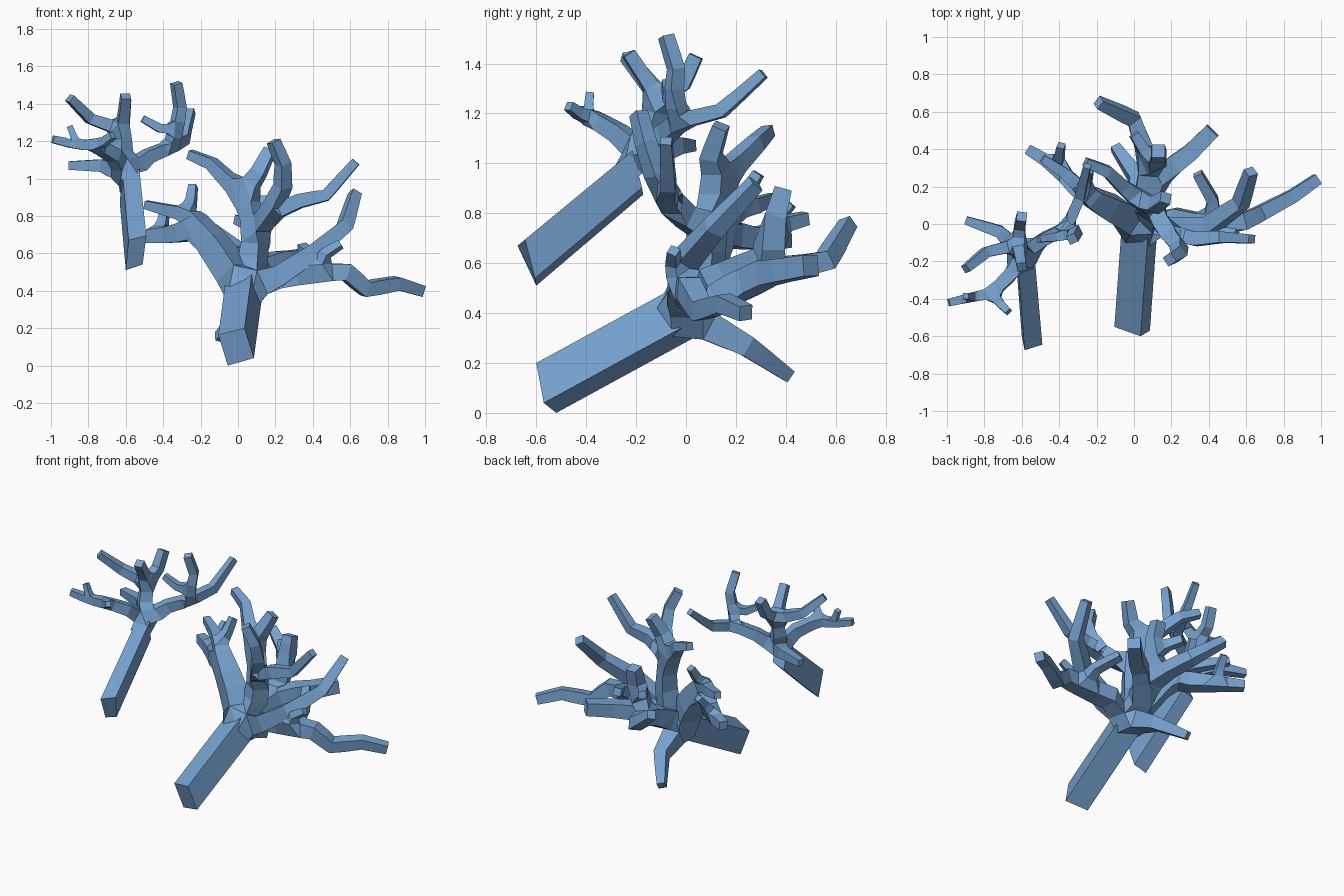
import bpy
from mathutils import Vector

bark = bpy.data.materials.new("blue bark")
bark.diffuse_color = (0.18, 0.36, 0.62, 1)


def add_mesh(name, verts, edges, faces):
    me = bpy.data.meshes.new(name)
    me.from_pydata(verts, edges, faces)
    me.materials.append(bark)
    ob = bpy.data.objects.new(name, me)
    bpy.context.collection.objects.link(ob)
    return ob


def trunk(name, end, offset, taper):
    """Four-sided trunk: the end face swept along `offset`, tapering."""
    lo = [Vector(p) for p in end]
    c = sum(lo, Vector()) / 4
    hi = [c + (p - c) * taper + Vector(offset) for p in lo]
    sides = [(i, (i + 1) % 4, (i + 1) % 4 + 4, i + 4) for i in range(4)]
    add_mesh(name, lo + hi, [], [(3, 2, 1, 0), (4, 5, 6, 7)] + sides)


class Tree:
    """Skeleton of limbs, thickened to four-sided branches by a skin modifier."""

    def __init__(self, name, base, base_r):
        self.name, self.v, self.r, self.e = name, [base], [base_r], []

    def limb(self, start, pts, r0, r1):
        """Adds a tapering limb from node `start`; returns its node indices."""
        ids, prev = [], start
        for i, p in enumerate(pts):
            self.v.append(p)
            self.r.append(r0 + (r1 - r0) * i / max(1, len(pts) - 1))
            self.e.append((prev, len(self.v) - 1))
            prev = len(self.v) - 1
            ids.append(prev)
        return ids

    def build(self):
        ob = add_mesh(self.name, self.v, self.e, [])
        m = ob.modifiers.new("skin", 'SKIN')
        m.branch_smoothing = 0
        m.use_smooth_shade = False
        for i, sv in enumerate(ob.data.skin_vertices[0].data):
            sv.radius = (self.r[i], self.r[i])
            sv.use_root = i == 0


# leaning trunks
trunk("large_trunk", [(-0.055, -0.52, 0.0), (0.085, -0.57, 0.04),
                      (0.035, -0.60, 0.20), (-0.105, -0.55, 0.165)], (0.04, 0.55, 0.30), 1.0)
trunk("small_trunk", [(-0.60, -0.60, 0.51), (-0.51, -0.605, 0.54),
                      (-0.49, -0.645, 0.695), (-0.585, -0.675, 0.67)], (-0.035, 0.43, 0.36), 0.95)

# large tree: crown root inside the trunk
t = Tree("large_crown", (0.015, -0.14, 0.33), 0.06)
top = t.limb(0, [(0.03, -0.01, 0.40)], 0.07, 0.07)[0]
# low drooping limb at the back
t.limb(top, [(0.02, 0.24, 0.27), (-0.10, 0.41, 0.15)], 0.042, 0.026)
# right limbs
a = t.limb(top, [(0.22, 0.03, 0.47), (0.42, -0.01, 0.50), (0.58, 0.01, 0.50),
                 (0.68, 0.06, 0.41), (0.85, 0.15, 0.44), (0.98, 0.24, 0.40)], 0.055, 0.03)
t.limb(a[1], [(0.42, 0.13, 0.57), (0.34, 0.27, 0.63)], 0.03, 0.025)
t.limb(a[1], [(0.47, -0.05, 0.60), (0.55, -0.05, 0.65)], 0.025, 0.02)
t.limb(top, [(0.22, -0.02, 0.48), (0.40, -0.01, 0.60), (0.57, 0.11, 0.74),
             (0.625, 0.28, 0.92)], 0.055, 0.028)
# back limbs
b = t.limb(top, [(0.07, 0.18, 0.50), (0.08, 0.32, 0.56), (0.0, 0.56, 0.61),
                 (-0.19, 0.65, 0.76)], 0.06, 0.028)
t.limb(b[0], [(0.22, 0.32, 0.56), (0.30, 0.38, 0.57), (0.42, 0.50, 0.59)], 0.05, 0.042)
c = t.limb(b[1], [(0.13, 0.34, 0.72), (0.13, 0.39, 0.90)], 0.048, 0.035)
t.limb(c[0], [(0.05, 0.40, 0.76), (0.0, 0.48, 0.78)], 0.03, 0.025)
# central leader and its crown
s = t.limb(top, [(0.08, 0.08, 0.56), (0.10, 0.09, 0.73)], 0.06, 0.05)[1]
f = t.limb(s, [(0.17, -0.04, 0.81)], 0.042, 0.042)[0]
t.limb(f, [(0.33, -0.08, 0.88), (0.47, -0.07, 0.91), (0.63, -0.08, 1.09)], 0.037, 0.023)
t.limb(f, [(0.24, -0.12, 0.96), (0.24, -0.16, 1.08), (0.19, -0.19, 1.20)], 0.037, 0.028)
u = t.limb(s, [(0.03, 0.13, 0.92)], 0.05, 0.05)[0]
t.limb(u, [(-0.06, 0.20, 1.00), (-0.14, 0.28, 1.08), (-0.26, 0.33, 1.13)], 0.037, 0.024)
t.limb(u, [(0.11, 0.10, 1.03), (0.17, 0.14, 1.15)], 0.038, 0.03)
# left limb and twigs
l = t.limb(top, [(-0.09, 0.07, 0.59), (-0.20, 0.12, 0.74), (-0.30, 0.19, 0.71),
                 (-0.42, 0.31, 0.69), (-0.57, 0.40, 0.69)], 0.07, 0.028)
t.limb(l[3], [(-0.40, 0.36, 0.77), (-0.39, 0.42, 0.84)], 0.025, 0.02)
w = t.limb(l[1], [(-0.27, 0.18, 0.81), (-0.37, 0.27, 0.83), (-0.49, 0.35, 0.86)], 0.038, 0.022)
t.limb(w[0], [(-0.25, 0.24, 0.88), (-0.24, 0.29, 0.96)], 0.026, 0.021)
t.build()

# small tree: crown root inside the trunk
t = Tree("small_crown", (-0.585, -0.25, 0.96), 0.045)
hub = t.limb(0, [(-0.59, -0.17, 1.03)], 0.05, 0.05)[0]
# right limb with three tips
a = t.limb(hub, [(-0.48, -0.08, 1.12), (-0.36, -0.02, 1.17), (-0.29, 0.14, 1.21),
                 (-0.275, 0.21, 1.27), (-0.25, 0.31, 1.36)], 0.035, 0.02)
k = t.limb(a[1], [(-0.33, -0.05, 1.26), (-0.31, -0.04, 1.38), (-0.33, -0.08, 1.51)], 0.03, 0.025)
t.limb(k[0], [(-0.42, -0.07, 1.27), (-0.51, -0.08, 1.32)], 0.023, 0.018)
# upright limb with three tips
u = t.limb(hub, [(-0.62, -0.14, 1.14), (-0.62, -0.11, 1.26)], 0.042, 0.035)[1]
t.limb(u, [(-0.61, -0.01, 1.32), (-0.60, 0.04, 1.43)], 0.03, 0.027)
t.limb(u, [(-0.61, -0.17, 1.35), (-0.60, -0.23, 1.44)], 0.028, 0.026)
t.limb(u, [(-0.79, -0.15, 1.32), (-0.90, -0.24, 1.43)], 0.028, 0.022)
# left front limb with three tips
g = t.limb(hub, [(-0.66, -0.27, 1.12), (-0.76, -0.37, 1.18), (-0.86, -0.39, 1.18),
                 (-0.99, -0.42, 1.21)], 0.036, 0.02)
t.limb(g[1], [(-0.71, -0.43, 1.20), (-0.67, -0.47, 1.23)], 0.022, 0.018)
t.limb(g[2], [(-0.88, -0.39, 1.23), (-0.90, -0.385, 1.28)], 0.018, 0.016)
# left back limb
t.limb(hub, [(-0.72, -0.04, 1.07), (-0.90, 0.02, 1.07)], 0.033, 0.022)
t.build()
